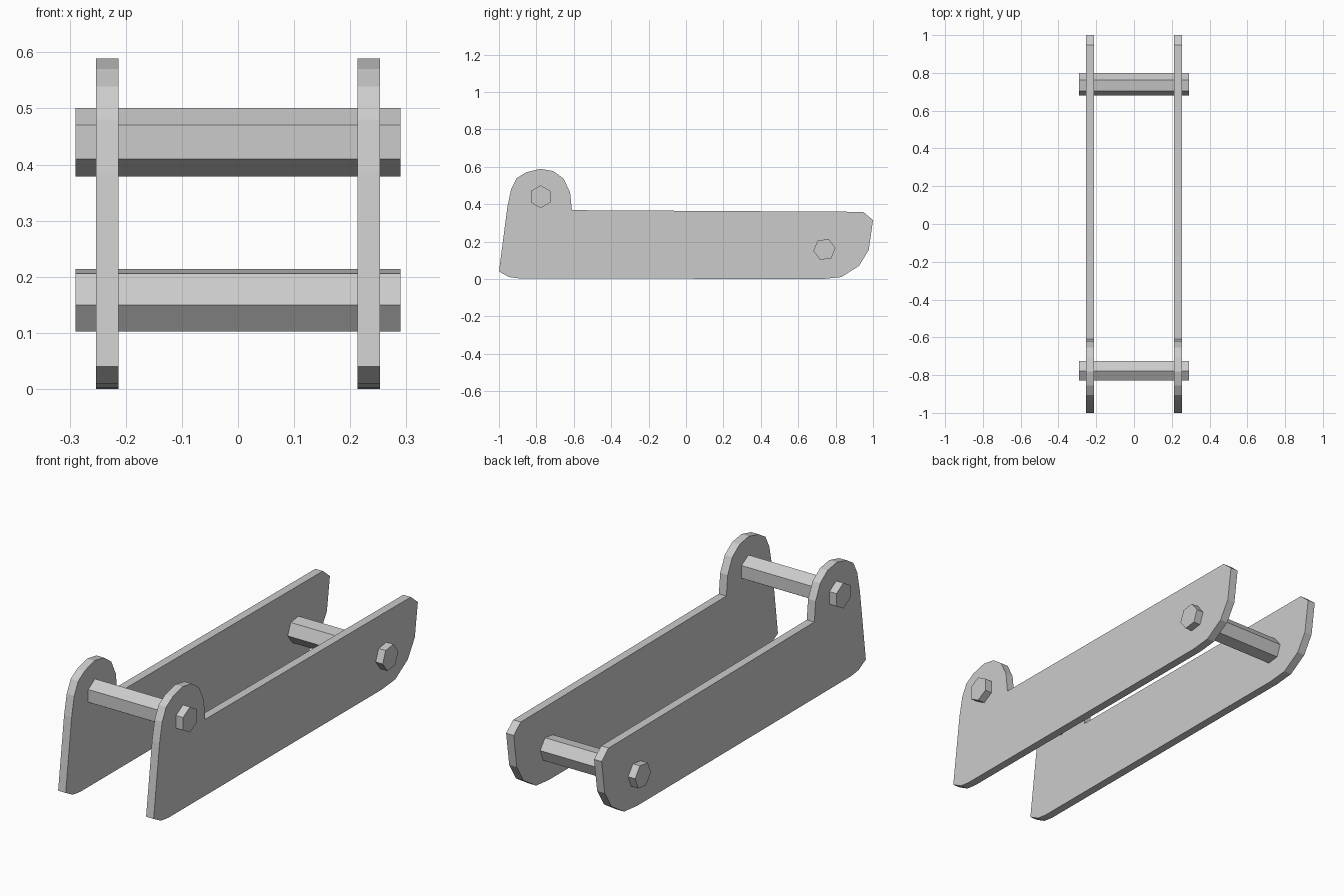
import bpy, bmesh
from math import cos, sin, radians

if "Cube" in bpy.data.objects:
    bpy.data.objects.remove(bpy.data.objects["Cube"])


def extrude_x(name, profile, x0, x1):
    """Solid made from a (y, z) outline swept from x0 to x1."""
    bm = bmesh.new()
    face = bm.faces.new([bm.verts.new((x0, y, z)) for y, z in profile])
    swept = bmesh.ops.extrude_face_region(bm, geom=[face])["geom"]
    verts = [v for v in swept if isinstance(v, bmesh.types.BMVert)]
    bmesh.ops.translate(bm, verts=verts, vec=(x1 - x0, 0, 0))
    bmesh.ops.recalc_face_normals(bm, faces=bm.faces)
    mesh = bpy.data.meshes.new(name)
    bm.to_mesh(mesh)
    bm.free()
    obj = bpy.data.objects.new(name, mesh)
    bpy.context.collection.objects.link(obj)
    return obj


def hexagon(y, z, r, start):
    angles = [radians(start + 60 * i) for i in range(6)]
    return [(y + r * cos(a), z + r * sin(a)) for a in angles]


# Side plate outline: bottom edge, curved rear, straight top, rounded front ear
plate = [(-1.0, 0.04), (-0.945, 0.01), (-0.89, 0.003), (0.73, 0.0), (0.83, 0.01),
         (0.925, 0.07), (0.977, 0.155), (1.0, 0.315), (0.947, 0.359),
         (-0.61, 0.368), (-0.62, 0.465), (-0.655, 0.537), (-0.71, 0.577),
         (-0.78, 0.589), (-0.855, 0.57), (-0.905, 0.539), (-0.935, 0.48),
         (-0.955, 0.385)]
side_plates = extrude_x("side_plates", plate, 0.213, 0.253)
side_plates.modifiers.new("mirror", 'MIRROR').use_axis = (True, False, False)

# Six-sided pins joining the plates
extrude_x("front_pin", hexagon(-0.777, 0.44, 0.061, 30), -0.29, 0.29)
extrude_x("rear_pin", hexagon(0.74, 0.158, 0.06, 7.6), -0.29, 0.29)
